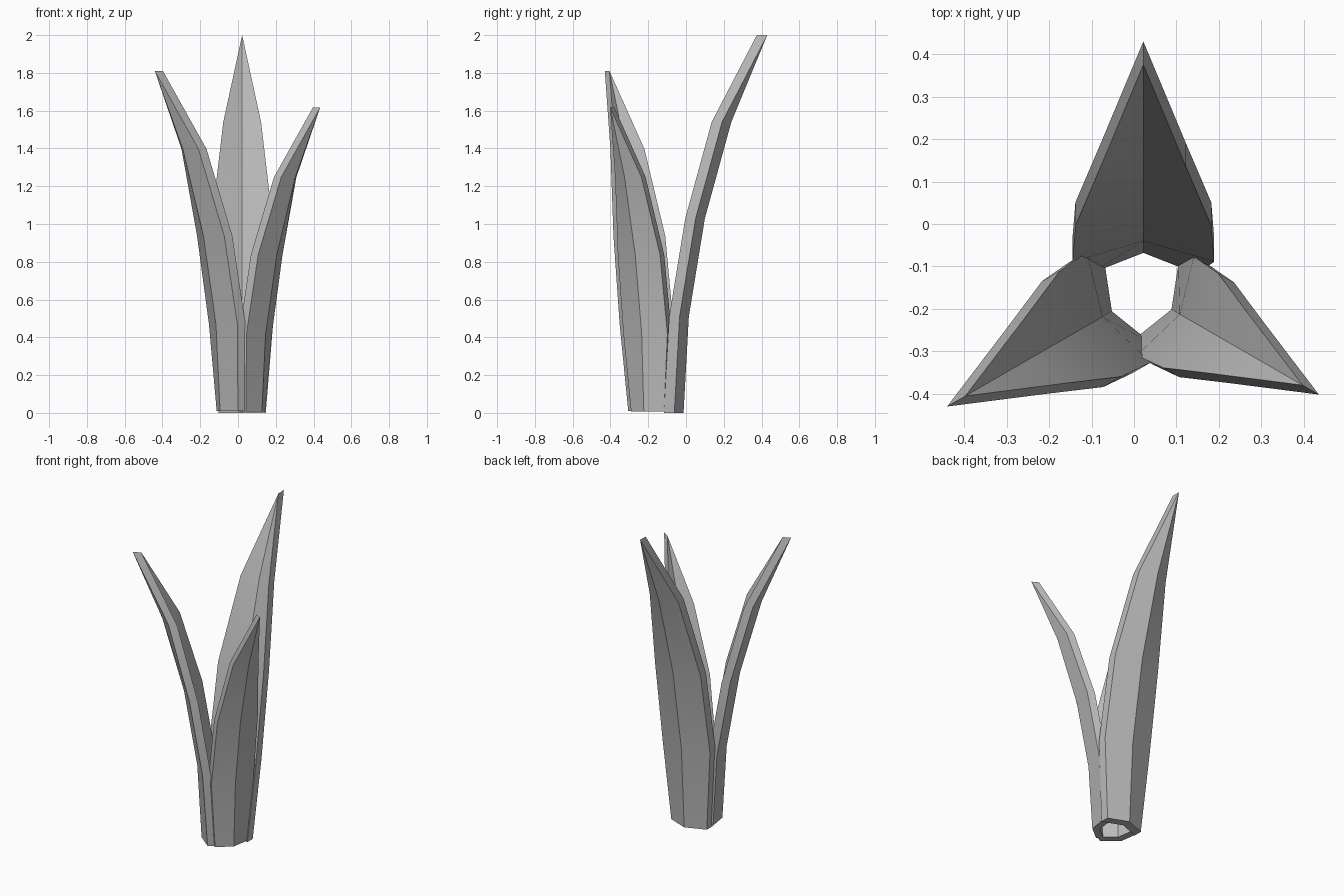
import bpy, bmesh, math

if "Cube" in bpy.data.objects:
    bpy.data.objects.remove(bpy.data.objects["Cube"])

grey = bpy.data.materials.new("leaf grey")
grey.diffuse_color = (0.5, 0.5, 0.5, 1)
grey.use_nodes = True
grey.node_tree.nodes["Principled BSDF"].inputs["Base Color"].default_value = grey.diffuse_color

# Leaf profile: height, distance of outer fold from the stem centre, half width
LEVELS = [(0.0, 0.15, 0.125), (0.51, 0.178, 0.167), (1.03, 0.263, 0.16), (1.54, 0.403, 0.1)]
TIP = (2.0, 0.593)
FOLD = 0.049      # how far the side edges sit inside the fold
THICK = 0.055     # horizontal leaf thickness
CENTRE = (0.022, -0.163)


def make_leaf(name, scale, angle, lift):
    bm = bmesh.new()
    layers = []
    for shift in (0, -THICK):
        rows = []
        for z, r, w in LEVELS:
            rows.append([bm.verts.new((x, r + shift - (FOLD if x else 0), z)) for x in (-w, 0, w)])
        rows.append([bm.verts.new((0, TIP[1] + shift, TIP[0]))] * 3)
        layers.append(rows)

    def face(*verts):
        bm.faces.new(list(dict.fromkeys(verts)))

    # Outer and inner skins
    for rows in layers:
        for a, b in zip(rows, rows[1:]):
            for i in (0, 1):
                face(a[i], a[i + 1], b[i + 1], b[i])
    outer, inner = layers
    # Side rims
    for k in range(len(LEVELS)):
        for i in (0, 2):
            face(outer[k][i], outer[k + 1][i], inner[k + 1][i], inner[k][i])
    # Bottom rim
    for i in (0, 1):
        face(outer[0][i], outer[0][i + 1], inner[0][i + 1], inner[0][i])
    bmesh.ops.recalc_face_normals(bm, faces=bm.faces)

    mesh = bpy.data.meshes.new(name)
    bm.to_mesh(mesh)
    bm.free()
    mesh.materials.append(grey)
    ob = bpy.data.objects.new(name, mesh)
    bpy.context.collection.objects.link(ob)
    ob.location = (*CENTRE, lift)
    ob.rotation_euler.z = math.radians(angle)
    ob.scale = (scale,) * 3
    # Smooth along the length, sharp at fold and rims
    bpy.ops.object.select_all(action='DESELECT')
    ob.select_set(True)
    bpy.context.view_layer.objects.active = ob
    bpy.ops.object.shade_smooth_by_angle(angle=math.radians(20))


# Three leaves of decreasing size around the stem
make_leaf("back_leaf", 1.0, 0, 0)
make_leaf("left_leaf", 0.9, 120, 0.01)
make_leaf("right_leaf", 0.805, 240, 0.008)
